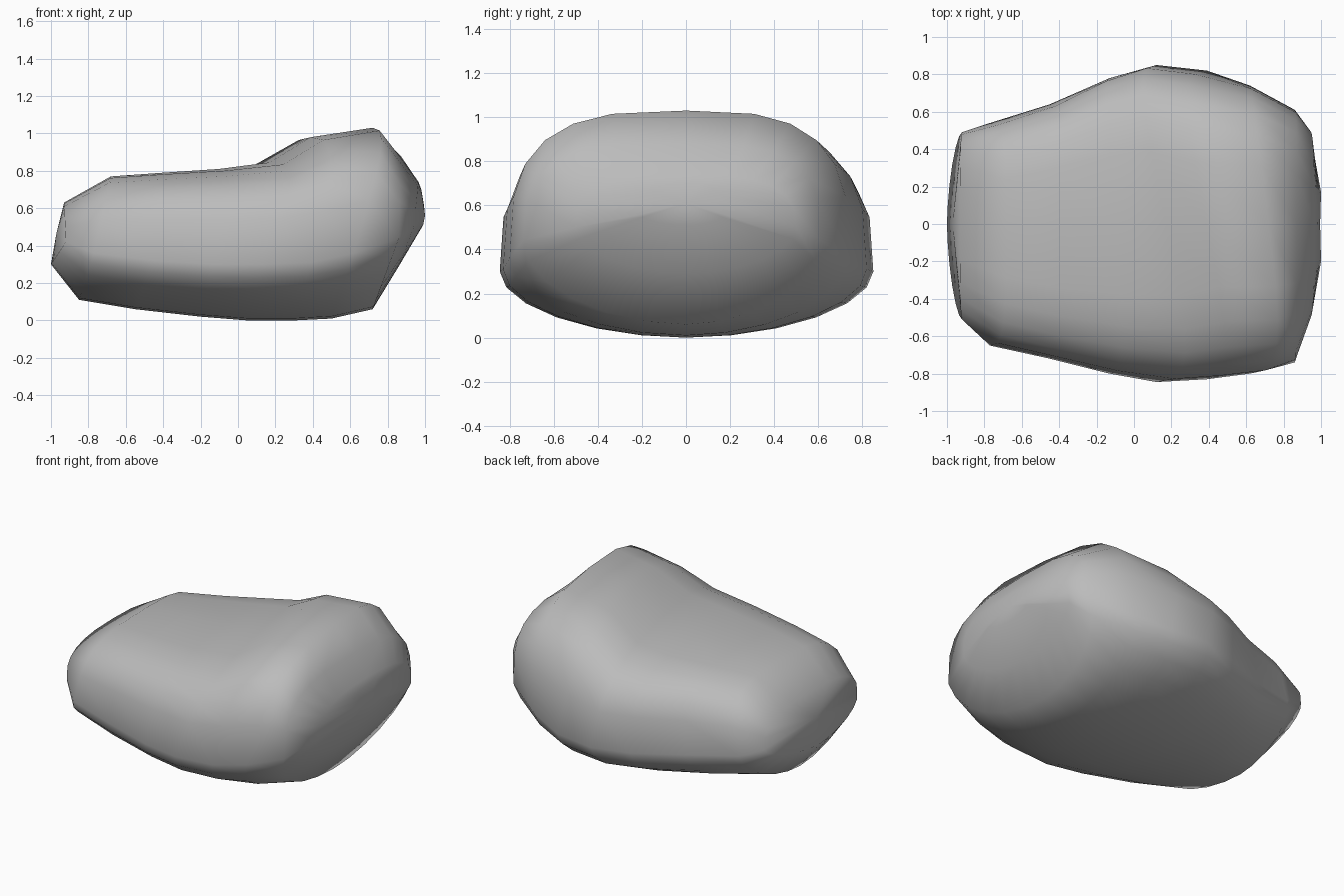
import bpy, bmesh
from math import sin, cos, pi

if "Cube" in bpy.data.objects:
    bpy.data.objects.remove(bpy.data.objects["Cube"])

# Slanted sections along x:
# (bottom x, z), (top x, z), (widest x, z), (front y, back y),
# skew of the top, boxiness of the upper half, boxiness of the belly
SECTIONS = [
    ((-1.00, .30), (-.93, .63), (-.92, .42), (-.51, .49), 0, 2.8, 1.6),
    ((-.85, .11), (-.68, .77), (-.77, .36), (-.65, .54), 0, 3.3, 1.8),
    ((-.55, .06), (-.40, .79), (-.45, .32), (-.72, .64), 0, 3.6, 1.9),
    ((-.20, .02), (-.10, .81), (-.13, .30), (-.80, .78), .08, 3.6, 1.9),
    ((.05, .00), (.17, .845), (.12, .30), (-.845, .85), .2, 3.4, 1.9),
    ((.30, .00), (.39, .98), (.39, .31), (-.83, .82), .2, 3.0, 1.9),
    ((.50, .01), (.72, 1.03), (.62, .36), (-.80, .74), .12, 3.1, 1.9),
    ((.72, .06), (.87, .88), (.86, .44), (-.74, .61), 0, 3.2, 1.9),
    ((.86, .29), (.965, .74), (.94, .50), (-.50, .50), 0, 2.8, 1.9),
    ((.99, .51), (.98, .70), (1.0, .56), (-.20, .17), 0, 2.8, 1.9),
]
SIDES = 24


def ring(bm, bottom, top, mid, width, skew, n_up, n_low):
    verts = []
    for i in range(SIDES):
        a = 2 * pi * i / SIDES
        c, s = cos(a), sin(a)
        n = n_up if s > 0 else n_low
        u, w = abs(c) ** (2 / n), abs(s) ** (2 / n)
        y = u * (width[1] if c > 0 else width[0])
        end = top if s > 0 else bottom
        x = mid[0] + (end[0] - mid[0]) * w
        if s > 0:
            x -= skew * y * w
        z = mid[1] + (end[1] - mid[1]) * w
        verts.append(bm.verts.new((x, y, z)))
    return verts


# Boulder body lofted through the sections
bm = bmesh.new()
rings = [ring(bm, *s) for s in SECTIONS]
for a, b in zip(rings, rings[1:]):
    for i in range(SIDES):
        j = (i + 1) % SIDES
        bm.faces.new((a[i], a[j], b[j], b[i]))

# End caps fanned to a centre point
for r, x, z in ((rings[0], -.97, .47), (rings[-1], .995, .61)):
    tip = bm.verts.new((x, 0, z))
    for i in range(SIDES):
        bm.faces.new((r[i], r[(i + 1) % SIDES], tip))
bmesh.ops.recalc_face_normals(bm, faces=bm.faces)

mesh = bpy.data.meshes.new("boulder")
bm.to_mesh(mesh)
bm.free()
mesh.shade_smooth()
boulder = bpy.data.objects.new("boulder", mesh)
bpy.context.collection.objects.link(boulder)

# Mid-grey stone colour
stone = bpy.data.materials.new("stone")
stone.diffuse_color = (.5, .5, .5, 1)
stone.use_nodes = True
stone.node_tree.nodes["Principled BSDF"].inputs["Base Color"].default_value = stone.diffuse_color
mesh.materials.append(stone)
